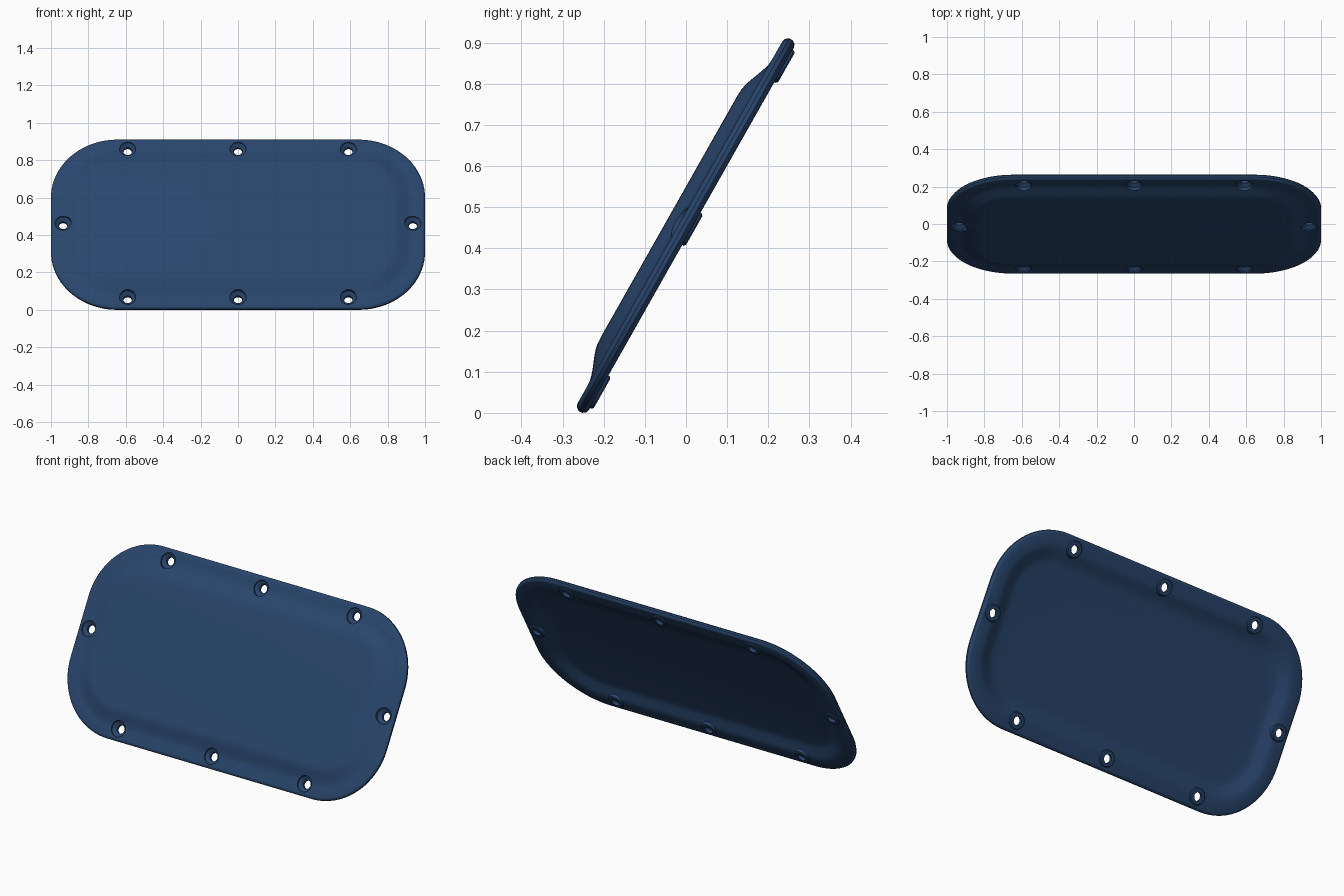
import bpy, bmesh, math
from mathutils import Matrix, Vector

if "Cube" in bpy.data.objects:
    bpy.data.objects.remove(bpy.data.objects["Cube"])

HX, HY, R = 1.0, 0.52, 0.355      # half sizes and corner radius
TILT = math.radians(60.5)

blue = bpy.data.materials.new("dark blue")
blue.diffuse_color = (0.022, 0.060, 0.150, 1)
blue.use_nodes = True
blue.node_tree.nodes["Principled BSDF"].inputs["Base Color"].default_value = blue.diffuse_color


def outline(off, z, seg=20):
    """Rounded rectangle loop, inset by off at height z."""
    r = R - off
    pts = []
    for k, (sx, sy) in enumerate([(1, 1), (-1, 1), (-1, -1), (1, -1)]):
        for i in range(seg + 1):
            a = math.pi / 2 * (k + i / seg)
            pts.append((sx * (HX - R) + r * math.cos(a), sy * (HY - R) + r * math.sin(a), z))
    return pts


def make_object(name, bm):
    bmesh.ops.recalc_face_normals(bm, faces=bm.faces)
    me = bpy.data.meshes.new(name)
    bm.to_mesh(me)
    bm.free()
    me.materials.append(blue)
    ob = bpy.data.objects.new(name, me)
    bpy.context.collection.objects.link(ob)
    return ob


def lathe(name, profile, spots, seg=32):
    """Closed turned solids (radius, z) repeated at each spot."""
    bm = bmesh.new()
    for x, y in spots:
        loops = [[bm.verts.new((x + r * math.cos(2 * math.pi * i / seg),
                                y + r * math.sin(2 * math.pi * i / seg), z))
                  for i in range(seg)] for r, z in profile]
        for a, b in zip(loops, loops[1:]):
            for i in range(seg):
                j = (i + 1) % seg
                bm.faces.new((a[i], a[j], b[j], b[i]))
        bm.faces.new(loops[0])
        bm.faces.new(loops[-1])
    return make_object(name, bm)


# pressed cover: section from front panel, over the rim, to the hollow back
section = [(0.185, 0.047), (0.165, 0.046), (0.15, 0.043), (0.135, 0.038), (0.105, 0.026),
           (0.09, 0.021), (0.078, 0.018), (0.06, 0.017), (0.014, 0.017), (0.006, 0.014),
           (0.0, 0.006), (0.0, -0.004), (0.006, -0.012), (0.014, -0.015), (0.07, -0.015),
           (0.085, -0.013), (0.10, -0.008), (0.14, 0.010), (0.155, 0.014), (0.175, 0.016),
           (0.19, 0.017)]
bm = bmesh.new()
loops = [[bm.verts.new(p) for p in outline(o, z)] for o, z in section]
n = len(loops[0])
for a, b in zip(loops, loops[1:]):
    for i in range(n):
        j = (i + 1) % n
        bm.faces.new((a[i], a[j], b[j], b[i]))
bm.faces.new(loops[0])
bm.faces.new(loops[-1])
cover = make_object("cover_plate", bm)

# screw bosses and countersunk holes
spots = [(x, y) for x in (-0.59, 0, 0.59) for y in (-0.455, 0.455)] + [(-0.935, 0), (0.935, 0)]
bosses = lathe("screw_bosses", [(0.040, -0.023), (0.045, -0.019), (0.047, 0.010)], spots)
holes = lathe("screw_hole_cutter", [(0.023, -0.1), (0.023, -0.006), (0.043, 0.010), (0.045, 0.1)], spots)
for tool, op in ((bosses, 'UNION'), (holes, 'DIFFERENCE')):
    tool.hide_render = True
    m = cover.modifiers.new(op.lower(), 'BOOLEAN')
    m.object, m.operation, m.solver = tool, op, 'EXACT'
deps = bpy.context.evaluated_depsgraph_get()
mesh = bpy.data.meshes.new_from_object(cover.evaluated_get(deps))
cover.modifiers.clear()
cover.data = mesh
for tool in (bosses, holes):
    bpy.data.objects.remove(tool)

# lean the cover back and stand it on the floor
mesh.transform(Matrix.Rotation(TILT, 4, 'X'))
low = min(v.co.z for v in mesh.vertices)
mesh.transform(Matrix.Translation(Vector((0, 0, -low))))
mesh.materials.clear()
mesh.materials.append(blue)
bpy.context.view_layer.objects.active = cover
cover.select_set(True)
bpy.ops.object.shade_smooth_by_angle(angle=math.radians(35))
